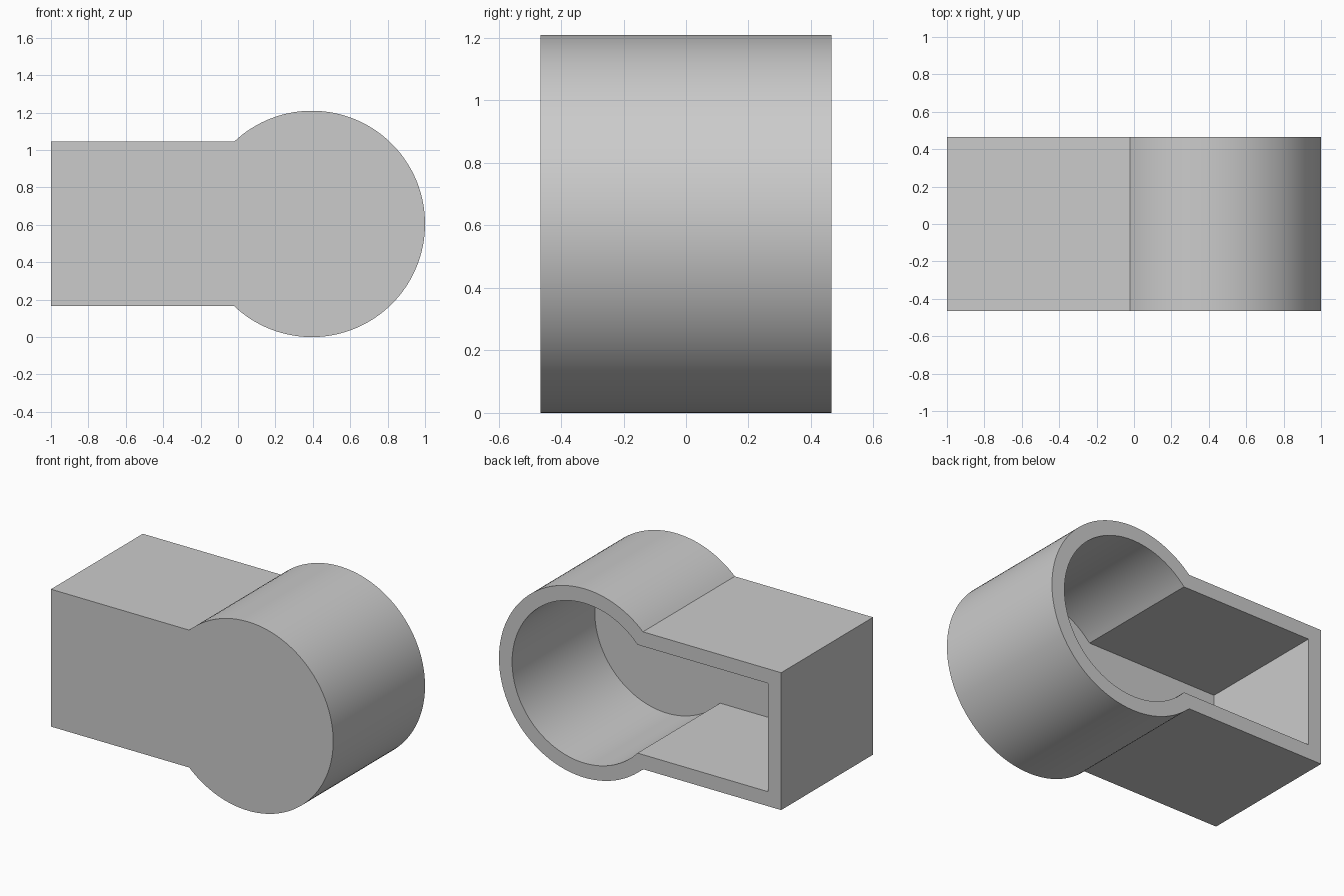
import bpy, bmesh, math

cube = bpy.data.objects.get("Cube")
if cube:
    bpy.data.objects.remove(cube, do_unlink=True)

CX, CZ, RADIUS = 0.395, 0.605, 0.605   # round end
HALF_H, END_X = 0.44, -1.0             # rectangular end
HALF_D, WALL = 0.465, 0.093
STEPS = 96


def keyhole(inset):
    """Outline of a disc joined to a rectangle, moved inward by inset."""
    r, h = RADIUS - inset, HALF_H - inset
    neck = math.pi - math.asin(h / r)
    angles = [neck - 2 * neck * i / STEPS for i in range(STEPS + 1)]
    arc = [(CX + r * math.cos(a), CZ + r * math.sin(a)) for a in angles]
    x = END_X + inset
    return arc + [(x, CZ - h), (x, CZ + h)]


def ring(bm, outline, y):
    return [bm.verts.new((x, y, z)) for x, z in outline]


def wall(bm, a, b):
    for i in range(len(a)):
        j = (i + 1) % len(a)
        bm.faces.new((a[i], a[j], b[j], b[i]))


# Open-backed housing: front plate, outer wall, rim, inner wall, inner floor
bm = bmesh.new()
outer, inner = keyhole(0), keyhole(WALL)
rings = [ring(bm, outer, -HALF_D), ring(bm, outer, HALF_D),
         ring(bm, inner, HALF_D), ring(bm, inner, -HALF_D + WALL)]
for a, b in zip(rings, rings[1:]):
    wall(bm, a, b)
bm.faces.new(rings[0])
bm.faces.new(rings[-1])
bmesh.ops.recalc_face_normals(bm, faces=bm.faces)
mesh = bpy.data.meshes.new("housing")
bm.to_mesh(mesh)
bm.free()

housing = bpy.data.objects.new("housing", mesh)
bpy.context.collection.objects.link(housing)

# Plain grey material
grey = bpy.data.materials.new("light_grey")
grey.use_nodes = True
color = (0.6, 0.6, 0.6, 1)
grey.diffuse_color = color
grey.node_tree.nodes["Principled BSDF"].inputs["Base Color"].default_value = color
mesh.materials.append(grey)

# Smooth curve with sharp edges
bpy.ops.object.select_all(action='DESELECT')
housing.select_set(True)
bpy.context.view_layer.objects.active = housing
bpy.ops.object.shade_smooth_by_angle(angle=math.radians(30))
